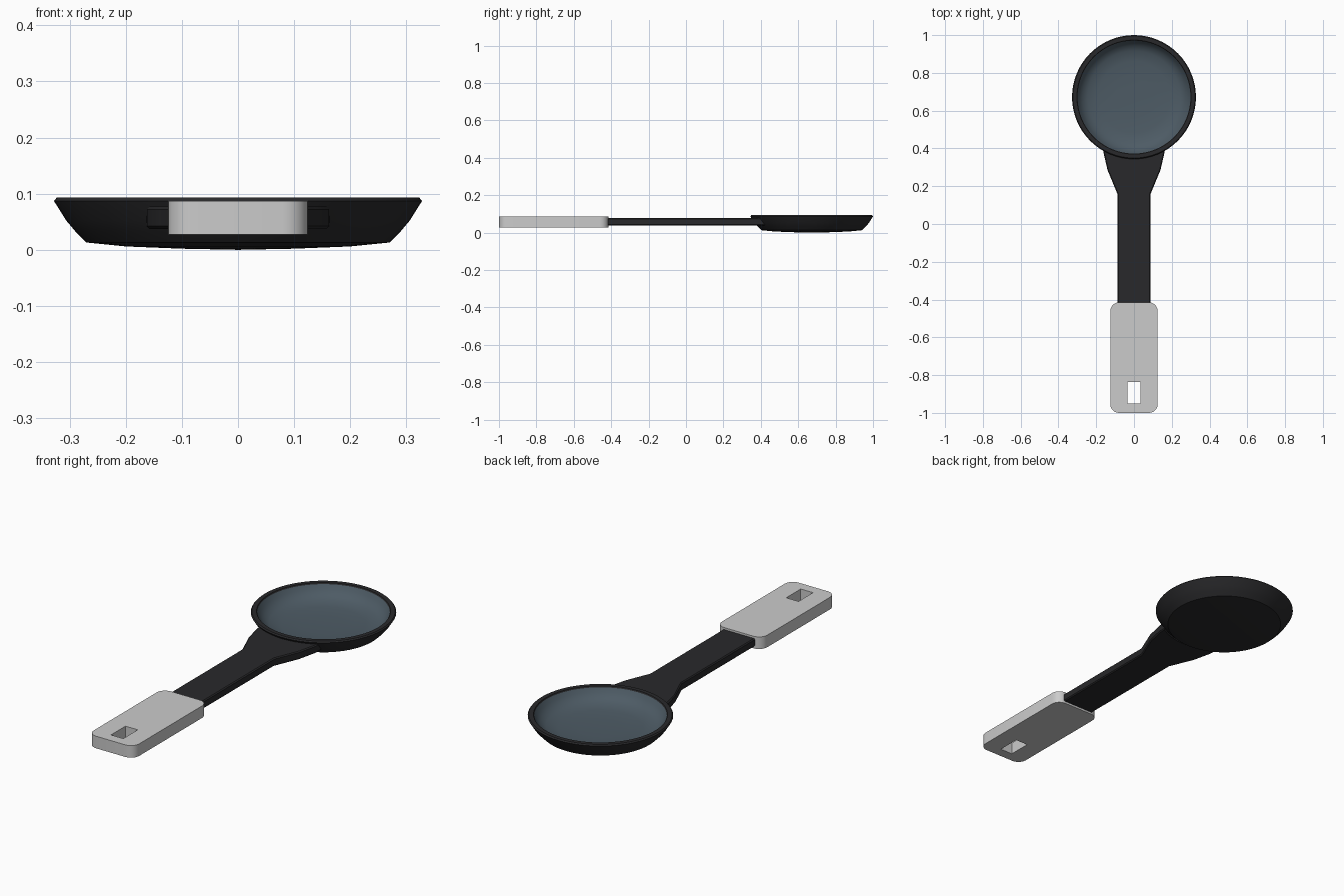
import bpy, bmesh
from math import sin, cos, pi, asin

if "Cube" in bpy.data.objects:
    bpy.data.objects.remove(bpy.data.objects["Cube"])

BOWL_Y, SEGMENTS = 0.672, 64


def material(name, color):
    mat = bpy.data.materials.new(name)
    mat.diffuse_color = (*color, 1)
    mat.use_nodes = True
    mat.node_tree.nodes["Principled BSDF"].inputs["Base Color"].default_value = mat.diffuse_color
    return mat


def activate(obj):
    bpy.ops.object.select_all(action='DESELECT')
    bpy.context.view_layer.objects.active = obj
    obj.select_set(True)


def lathe(name, profile, mat):
    """Spin an (r, z) profile around the bowl axis."""
    bm = bmesh.new()
    verts = [bm.verts.new((r, BOWL_Y, z)) for r, z in profile]
    edges = [bm.edges.new(pair) for pair in zip(verts, verts[1:])]
    bmesh.ops.spin(bm, geom=verts + edges, cent=(0, BOWL_Y, 0), axis=(0, 0, 1),
                   angle=2 * pi, steps=SEGMENTS, use_duplicate=False)
    bmesh.ops.remove_doubles(bm, verts=bm.verts, dist=1e-4)
    for f in bm.faces:  # profiles run centre-out below, rim-in above
        f.normal_update()
    mesh = bpy.data.meshes.new(name)
    bm.to_mesh(mesh)
    bm.free()
    obj = bpy.data.objects.new(name, mesh)
    bpy.context.collection.objects.link(obj)
    mesh.materials.append(mat)
    activate(obj)
    bpy.ops.object.shade_smooth_by_angle(angle=0.6)
    return obj


def slab(name, outlines, z0, z1, bevel=0.0):
    """Extrude flat outlines (inner ones become holes) from z0 to z1."""
    curve = bpy.data.curves.new(name, 'CURVE')
    curve.dimensions, curve.fill_mode = '2D', 'BOTH'
    curve.extrude = (z1 - z0) / 2 - bevel
    curve.bevel_depth, curve.offset, curve.bevel_resolution = bevel, -bevel, 0
    for pts in outlines:
        spline = curve.splines.new('POLY')
        spline.points.add(len(pts) - 1)
        for p, (x, y) in zip(spline.points, pts):
            p.co = (x, y, 0, 1)
        spline.use_cyclic_u = True
    obj = bpy.data.objects.new(name, curve)
    bpy.context.collection.objects.link(obj)
    obj.location.z = (z0 + z1) / 2
    activate(obj)
    bpy.ops.object.convert(target='MESH')
    obj = bpy.context.object
    bm = bmesh.new()
    bm.from_mesh(obj.data)
    bmesh.ops.remove_doubles(bm, verts=bm.verts, dist=1e-4)
    bmesh.ops.recalc_face_normals(bm, faces=bm.faces)
    bm.to_mesh(obj.data)
    bm.free()
    bpy.ops.object.shade_smooth_by_angle(angle=0.5)
    return obj


def rounded_rect(x0, x1, y0, y1, r, steps=6):
    corners = [(x1 - r, y1 - r), (x0 + r, y1 - r), (x0 + r, y0 + r), (x1 - r, y0 + r)]
    return [(cx + r * cos(a), cy + r * sin(a))
            for i, (cx, cy) in enumerate(corners)
            for a in [pi / 2 * (i + k / steps) for k in range(steps + 1)]]


black = material("black_plastic", (0.022, 0.022, 0.024))
blue = material("blue_grey_lining", (0.075, 0.105, 0.13))

# Bowl: dark outer shell with rim, and coloured inner lining
lathe("bowl_shell", [(0, 0), (0.1, 0.002), (0.2, 0.006), (0.27, 0.013), (0.29, 0.033),
                     (0.306, 0.052), (0.328, 0.087), (0.323, 0.093), (0.302, 0.093),
                     (0.299, 0.087)], black)
lining = lathe("bowl_lining", [(0, 0.02), (0.1, 0.021), (0.19, 0.025), (0.245, 0.034),
                               (0.272, 0.05), (0.288, 0.068), (0.299, 0.087)], blue)

# Make the shell face outwards and the lining face upwards
for obj, sign in ((bpy.data.objects["bowl_shell"], -1), (lining, 1)):
    centre = min(obj.data.polygons, key=lambda p: p.center.z)
    if centre.normal.z * sign < 0:
        obj.data.flip_normals()

# Neck: flat bar flaring out to meet the bowl wall
R = 0.297
end = asin(0.163 / R)
arc = [(R * sin(end * k / 8), BOWL_Y - R * cos(end * k / 8)) for k in range(8, -9, -1)]
side = [(0.088, -0.43), (0.088, 0.16), (0.14, 0.285), (0.162, 0.38)]
neck = slab("neck", [side + arc + [(-x, y) for x, y in reversed(side)]],
            0.037, 0.077, bevel=0.005)
neck.data.materials.clear()
neck.data.materials.append(black)

# Grip: rounded block with a hanging hole
hole = [(-0.034, -0.95), (0.034, -0.95), (0.034, -0.836), (-0.034, -0.836)]
slab("grip", [rounded_rect(-0.125, 0.125, -1.0, -0.415, 0.045), hole], 0.027, 0.087)
